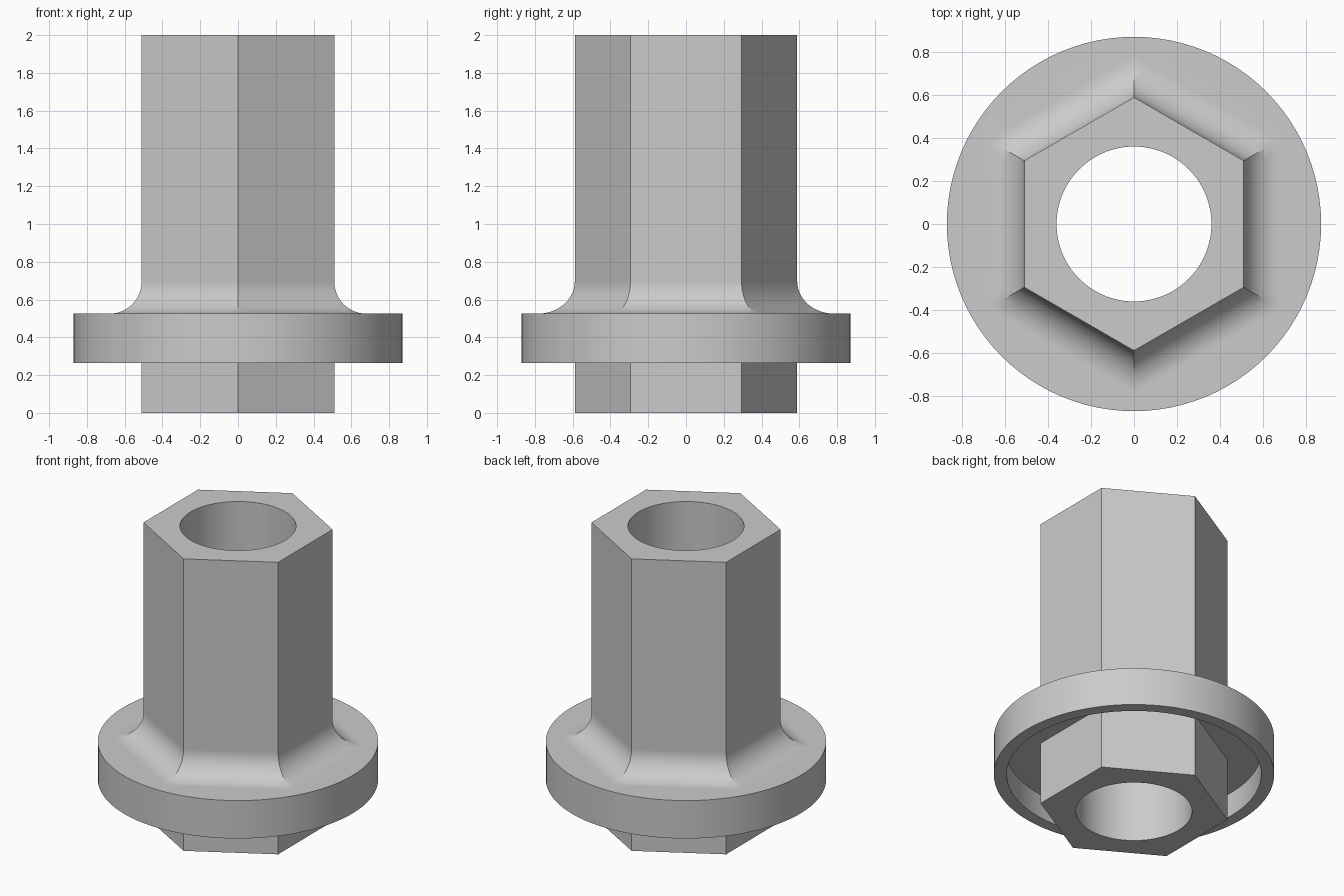
import bpy, bmesh
from math import pi, sin, cos, radians

cube = bpy.data.objects.get("Cube")
if cube:
    bpy.data.objects.remove(cube, do_unlink=True)

SIDES = 96               # multiple of 12, so hexagon corners fall on points
APOTHEM = 0.51
BORE = 0.36
FLANGE = 0.87
RECESS = 0.79
Z_LOW, Z_FLOOR, Z_TOP = 0.265, 0.43, 0.525
FILLET = 0.17
HEIGHT = 2.0

grey = bpy.data.materials.new("plain_grey")
grey.use_nodes = True
grey.diffuse_color = (0.6, 0.6, 0.6, 1)
grey.node_tree.nodes["Principled BSDF"].inputs["Base Color"].default_value = (0.6, 0.6, 0.6, 1)


def ring(bm, shape, size, z):
    """Round ring of a radius, or hexagonal ring of an apothem."""
    verts = []
    for i in range(SIDES):
        a = 2 * pi * i / SIDES
        r = size
        if shape == "hex":
            off = (a + pi / 6) % (pi / 3) - pi / 6
            r = size / cos(off)
        verts.append(bm.verts.new((r * cos(a), r * sin(a), z)))
    return verts


# Section: lower hexagon, recessed underside and flange rim
section = [("hex", APOTHEM, 0), ("hex", APOTHEM, Z_FLOOR),
           ("round", RECESS, Z_FLOOR), ("round", RECESS, Z_LOW),
           ("round", FLANGE, Z_LOW), ("round", FLANGE, Z_TOP)]

# Mitred fillet from the flange up into the hexagonal shaft
STEPS = 14
for k in range(STEPS + 1):
    t = pi / 2 * k / STEPS
    section.append(("hex", APOTHEM + FILLET * (1 - sin(t)),
                    Z_TOP + FILLET * (1 - cos(t))))

# Shaft top and through bore
section += [("hex", APOTHEM, HEIGHT), ("round", BORE, HEIGHT), ("round", BORE, 0)]

# Skin the closed section
bm = bmesh.new()
rings = [ring(bm, *s) for s in section]
for lower, upper in zip(rings, rings[1:] + rings[:1]):
    for i in range(SIDES):
        j = (i + 1) % SIDES
        bm.faces.new((lower[i], lower[j], upper[j], upper[i]))
bmesh.ops.recalc_face_normals(bm, faces=bm.faces)

mesh = bpy.data.meshes.new("flanged_hex_sleeve")
bm.to_mesh(mesh)
bm.free()
mesh.materials.append(grey)
sleeve = bpy.data.objects.new("flanged_hex_sleeve", mesh)
bpy.context.collection.objects.link(sleeve)

# Smooth round walls and fillet, crisp edges and flat faces
bpy.ops.object.select_all(action="DESELECT")
sleeve.select_set(True)
bpy.context.view_layer.objects.active = sleeve
bpy.ops.object.shade_smooth_by_angle(angle=radians(25))
weighted = sleeve.modifiers.new("flat_face_normals", "WEIGHTED_NORMAL")
weighted.keep_sharp = True
